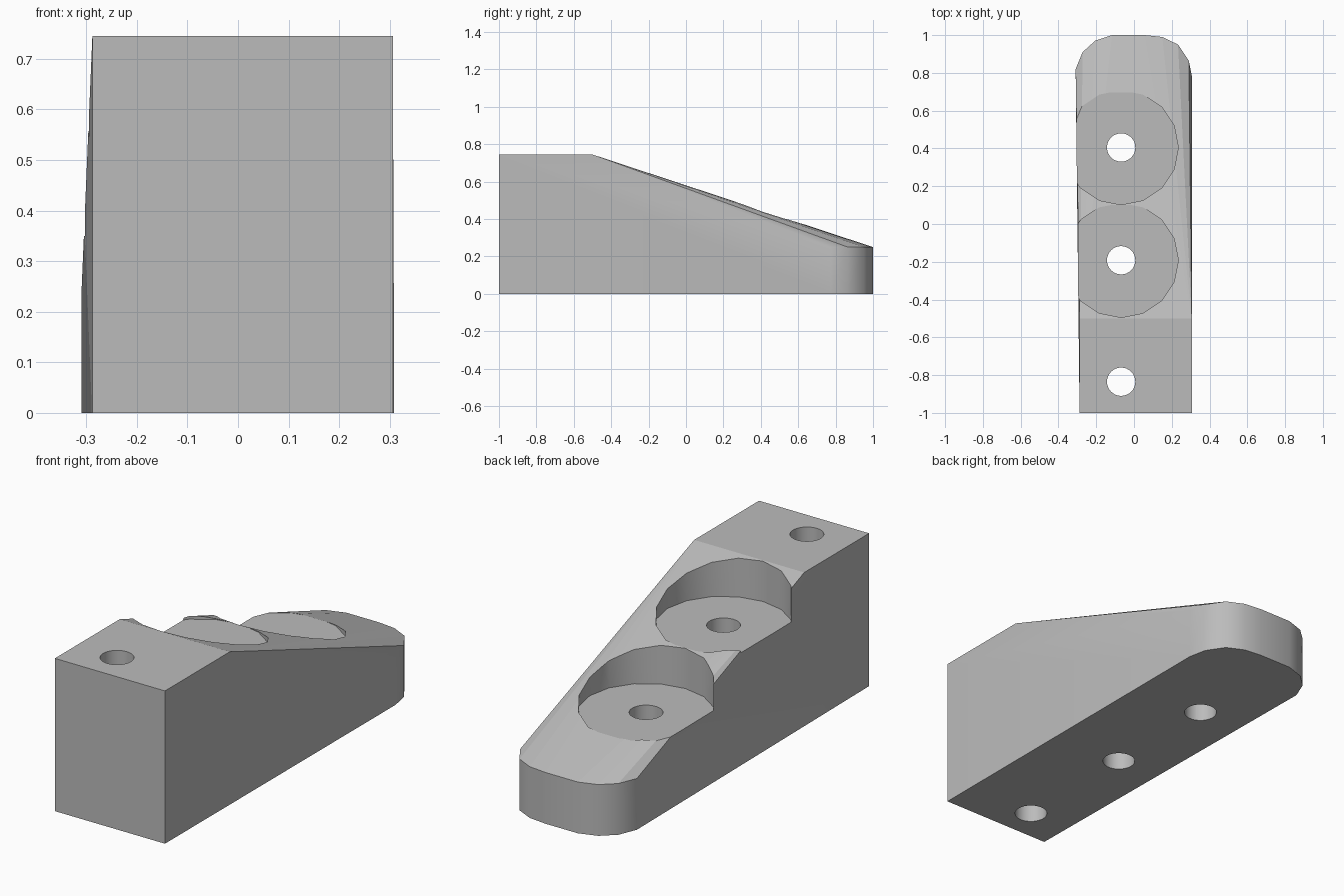
import bpy, bmesh
from math import radians

if "Cube" in bpy.data.objects:
    bpy.data.objects.remove(bpy.data.objects["Cube"])

grey = bpy.data.materials.new("plain_grey")
grey.use_nodes = True
colour = (0.5, 0.5, 0.5, 1)
grey.diffuse_color = colour
grey.node_tree.nodes["Principled BSDF"].inputs["Base Color"].default_value = colour


def cut_cylinder(target, x, y, z_low, z_high, radius, sides):
    """Subtract a vertical cylinder from the target."""
    bpy.ops.mesh.primitive_cylinder_add(
        vertices=sides, radius=radius, depth=z_high - z_low,
        location=(x, y, (z_low + z_high) / 2))
    cutter = bpy.context.object
    cutter.hide_render = True
    cutter.data.materials.append(grey)
    bpy.context.view_layer.objects.active = target
    mod = target.modifiers.new("cut", "BOOLEAN")
    mod.operation = "DIFFERENCE"
    mod.solver = "EXACT"
    mod.object = cutter
    bpy.ops.object.modifier_apply(modifier=mod.name)
    bpy.data.objects.remove(cutter)


# Body: tall front block tapering to a low rounded end, as a hull
LEFT, RIGHT, TOP, LOW = 0.306, -0.288, 0.745, 0.25
rounded_end = [(-0.309, 0.82), (-0.272, 0.91), (-0.206, 0.97), (-0.116, 1.0),
               (0.058, 1.0), (0.15, 0.99), (0.233, 0.95), (0.29, 0.865),
               (0.308, 0.775)]
bm = bmesh.new()
for x in (LEFT, RIGHT):
    for y, z in ((-1, 0), (-1, TOP), (-0.5, TOP)):
        bm.verts.new((x, y, z))
for x, y in rounded_end:
    for z in (0, LOW):
        bm.verts.new((x, y, z))
bmesh.ops.convex_hull(bm, input=bm.verts[:])
bmesh.ops.dissolve_limit(bm, angle_limit=radians(0.5), verts=bm.verts[:], edges=bm.edges[:])
bmesh.ops.recalc_face_normals(bm, faces=bm.faces[:])
mesh = bpy.data.meshes.new("wedge_block")
bm.to_mesh(mesh)
bm.free()
block = bpy.data.objects.new("wedge_block", mesh)
bpy.context.collection.objects.link(block)
mesh.materials.append(grey)

# Two stepped round pockets, open on the right side
HOLE_X = -0.068
for y, floor in ((-0.192, 0.547), (0.405, 0.35)):
    cut_cylinder(block, HOLE_X, y, floor, 1.0, 0.303, 16)

# Three through bolt holes
for y in (-0.835, -0.192, 0.405):
    cut_cylinder(block, HOLE_X, y, -0.2, 1.2, 0.075, 32)

# Smooth round walls, flat top faces
bpy.ops.object.select_all(action="DESELECT")
block.select_set(True)
bpy.context.view_layer.objects.active = block
bpy.ops.object.shade_smooth_by_angle(angle=radians(31))
for face in block.data.polygons:
    if abs(face.normal.z) > 0.5:
        face.use_smooth = False
